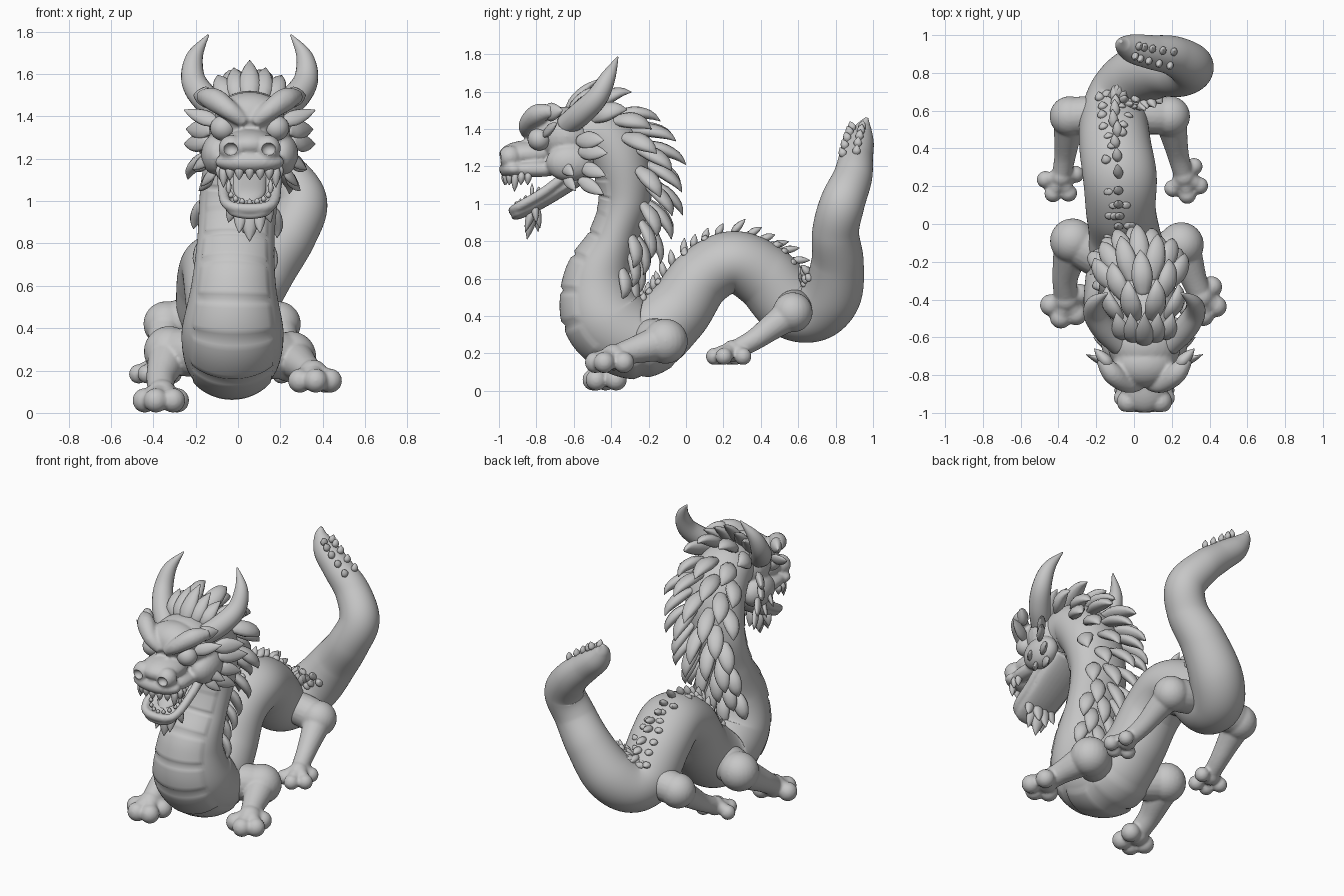
import bpy, bmesh, math, random
from mathutils import Vector as V, Matrix

if "Cube" in bpy.data.objects:
    bpy.data.objects.remove(bpy.data.objects["Cube"])

random.seed(4)
X = V((1, 0, 0))
HX = 0.055  # head centre line
mat = bpy.data.materials.new("stone_grey")
mat.diffuse_color = (0.57, 0.57, 0.57, 1)
mat.use_nodes = True
mat.node_tree.nodes["Principled BSDF"].inputs["Base Color"].default_value = mat.diffuse_color


def finish(name, bm):
    bmesh.ops.recalc_face_normals(bm, faces=bm.faces[:])
    me = bpy.data.meshes.new(name)
    bm.to_mesh(me)
    bm.free()
    me.materials.append(mat)
    me.polygons.foreach_set("use_smooth", [True] * len(me.polygons))
    ob = bpy.data.objects.new(name, me)
    bpy.context.collection.objects.link(ob)
    return ob


def sample(vals, u):
    """Smooth interpolation through a list of vectors, u in 0..1."""
    f = u * (len(vals) - 1)
    i = min(int(f), len(vals) - 2)
    t = f - i
    a, b, c, d = (vals[max(0, min(len(vals) - 1, j))] for j in (i - 1, i, i + 1, i + 2))
    return 0.5 * (2 * b + (c - a) * t + (2 * a - 5 * b + 4 * c - d) * t * t
                  + (3 * b - a - 3 * c + d) * t ** 3)


def frame(pts, u, side=X):
    """Point, tangent, side and dorsal direction on a path."""
    t = (sample(pts, min(1, u + .004)) - sample(pts, max(0, u - .004))).normalized()
    s = (side - t * side.dot(t)).normalized()
    return sample(pts, u), t, s, s.cross(t)


def add_tube(bm, pts, radii, flat=1.0, seg=14, steps=16, side=X, bump=None):
    pts, radii = [V(p) for p in pts], [float(r) for r in radii]
    rings = []
    for i in range(steps + 1):
        u = i / steps
        p, t, s, n = frame(pts, u, side)
        r = max(.002, sample(radii, u))
        fl = sample(flat, u) if isinstance(flat, list) else flat
        ring = []
        for k in range(seg):
            a = 2 * math.pi * k / seg
            rr = r + (bump(u, a) if bump else 0)
            ring.append(bm.verts.new(p + s * math.cos(a) * rr + n * math.sin(a) * rr * fl))
        rings.append(ring)
    for a, b in zip(rings, rings[1:]):
        for k in range(seg):
            bm.faces.new((a[k], a[(k + 1) % seg], b[(k + 1) % seg], b[k]))
    bm.faces.new(rings[0])
    bm.faces.new(rings[-1])


def add_leaf(bm, base, tip, w, flat=.5, side=X, bend=V((0, 0, 0)), seg=10):
    base, tip = V(base), V(tip)
    add_tube(bm, [base, base.lerp(tip, .33) + bend, base.lerp(tip, .7) + bend, tip],
             [w * .5, w, w * .72, w * .04], flat, seg, 9, side)


def add_ball(bm, c, r):
    r = (r, r, r) if isinstance(r, float) else r
    bmesh.ops.create_uvsphere(bm, u_segments=24, v_segments=16, radius=1,
                              matrix=Matrix.Translation(c) @ Matrix.Diagonal((*r, 1)))


def fuse(ob, voxel, smooth):
    m = ob.modifiers.new("fuse", 'REMESH')
    m.mode, m.voxel_size, m.use_smooth_shade = 'VOXEL', voxel, True
    m = ob.modifiers.new("soften", 'SMOOTH')
    m.factor, m.iterations = .5, smooth


# Body: one serpentine tube from skull to tail tip (x, y, z, radius)
BODY = [(.055, -.62, 1.36, .15), (.05, -.47, 1.37, .17), (.035, -.36, 1.24, .185),
        (.005, -.325, 1.03, .185), (-.01, -.385, .82, .182), (-.02, -.465, .60, .20),
        (-.025, -.43, .39, .24), (-.03, -.25, .28, .225), (-.05, -.06, .41, .19),
        (-.07, .08, .60, .185), (-.075, .25, .688, .195), (-.1, .42, .61, .19),
        (-.105, .56, .46, .18), (-.07, .69, .43, .165), (.02, .78, .52, .16),
        (.14, .81, .69, .14), (.25, .80, .85, .125), (.30, .835, 1.0, .12),
        (.21, .89, 1.14, .105), (.09, .91, 1.25, .09), (-.01, .93, 1.335, .075),
        (-.06, .95, 1.41, .042), (-.07, .967, 1.46, .008)]
BP = [V(b[:3]) for b in BODY]
BR = [b[3] for b in BODY]
BF = [.95, .9, .85, .75, .72, .92, .93, .93, .95, .9, .85, .93] + [1.0] * 11  # depth / width


def belly(u, a):
    """Overlapping belly plates on the front of the neck and chest."""
    d = abs((a - 1.5 * math.pi + math.pi) % (2 * math.pi) - math.pi)
    if not .1 < u < .335 or d > .95:
        return 0
    ph = (u * 38) % 1
    groove = -.012 if ph < .1 else .005 * ph
    return (groove + .004) * min(1, (.95 - d) / .08)


bm = bmesh.new()
add_tube(bm, BP, BR, BF, 72, 330, X, belly)
finish("body", bm)

# Mane: columns of long leaf scales down the back of the neck
bm = bmesh.new()
for row in range(11):
    u = .034 + row * .0172
    p, t, s, n = frame(BP, u)
    r = sample(BR, u)
    fl = sample(BF, u)
    k = 1 - row / 16
    spread = .95 if row < 5 else .75
    cols = (-1, -.33, .33, 1) if row % 2 == 0 else (-.7, 0, .7)
    for c in cols:
        a = c * spread
        d = n * math.cos(a) + s * math.sin(a)
        side = s * math.cos(a) - n * math.sin(a)
        L = (.21 + .08 * k) * (1 - .18 * abs(c))
        base = p + (n * (math.cos(a) * fl) + s * math.sin(a)) * (r * .86)
        lift = .38 if row < 2 else .62 if row < 8 else .48
        add_leaf(bm, base, base + (d * lift + t * .78) * L, .058 * (.6 + .4 * k), .62, side, d * .03)
finish("mane", bm)

# Ragged spines along the back and rump, pairs of bumps near the tail tip
bm = bmesh.new()
for i in range(32):
    u = .325 + i * .0108
    p, t, s, n = frame(BP, u)
    for c in (-.4, -.2, 0, .2, .4):
        if c and random.random() < (.45 if i < 6 else .72):
            continue
        d = (n + s * (c + random.uniform(-.06, .06))).normalized()
        L = random.uniform(.07, .105) if c == 0 else random.uniform(.03, .055)
        b = p + d * (sample(BR, u) * sample(BF, u) * .94)
        add_leaf(bm, b, b + (d * .7 + t * .7) * L, .026, .8, s)
for i in range(5):
    u = .84 + i * .02
    p, t, s, n = frame(BP, u)
    d = V((.65, -.3, .7))
    d = (d - t * d.dot(t)).normalized()
    for c in (-.4, .4):
        e = (d + d.cross(t) * c).normalized()
        b = p + e * (sample(BR, u) * .9)
        add_leaf(bm, b, b + (e * .7 + t * .6) * .06, .023, .8, d.cross(t))
finish("back_spines", bm)


# Legs: joint ball, shin, palm and four bulbous toes
def leg(name, hip, knee, ankle, foot, rk, ra, yaw, rt, ln):
    bm = bmesh.new()
    knee, ankle, foot = V(knee), V(ankle), V(foot)
    add_tube(bm, [hip, V(hip).lerp(knee, .5), knee], [rk * .9, rk * .95, rk * .9], 1, 20, 10, V((.3, .9, .3)))
    add_ball(bm, knee, rk)
    add_tube(bm, [knee, knee.lerp(ankle, .5), ankle, foot], [rk * .85, ra * 1.25, ra, ra * .9],
             1, 20, 14)
    add_ball(bm, foot, ra * 1.05)
    for ang, k in ((-62, .9), (-8, 1.05), (42, 1), (118, .8)):
        a = math.radians(ang + yaw)
        toe = foot + V((math.sin(a) * ln * k, -math.cos(a) * ln * k, -.028))
        add_tube(bm, [foot, foot.lerp(toe, .5) + V((0, 0, .012)), toe], [rt * .9, rt * .8, rt * .85], 1, 14, 8,
                 V((math.cos(a), math.sin(a), 0)))
        add_ball(bm, toe, rt)
    fuse(finish(name, bm), .009, 4)


leg("front_leg_right", (.1, -.2, .28), (.25, -.11, .265), (.32, -.30, .21), (.355, -.385, .18), .12, .068, 15, .057, .095)
leg("front_leg_left", (-.14, -.2, .28), (-.325, -.09, .29), (-.365, -.29, .16), (-.36, -.40, .087), .12, .068, -8, .058, .095)
leg("hind_leg_right", (0, .58, .45), (.19, .57, .42), (.235, .36, .27), (.265, .25, .212), .107, .057, 18, .046, .095)
leg("hind_leg_left", (-.2, .58, .45), (-.34, .57, .42), (-.365, .36, .27), (-.385, .25, .212), .107, .057, -18, .046, .095)

# Skull: blended rounded masses, brow ridges included
bm = bmesh.new()
for x, y, z, rx, ry, rz in [(0, -.64, 1.36, .195, .17, .16), (0, -.74, 1.40, .165, .125, .115),
                            (0, -.84, 1.265, .13, .16, .075), (0, -.92, 1.185, .165, .08, .055),
                            (.085, -.94, 1.25, .062, .062, .062), (.15, -.62, 1.22, .08, .13, .1),
                            (.11, -.80, 1.185, .05, .15, .042)]:
    for sg in ((1, -1) if x else (1,)):
        add_ball(bm, (HX + sg * x, y, z), (rx, ry, rz))
for sg in (1, -1):
    add_tube(bm, [(HX + sg * x, y, z) for x, y, z in
                  ((.02, -.85, 1.37), (.09, -.85, 1.425), (.17, -.79, 1.48), (.23, -.71, 1.495))],
             [.03, .045, .055, .03], 1, 14, 16, V((0, 0, 1)))
skull = finish("skull", bm)
fuse(skull, .010, 3)

# Nostril hollows
bm = bmesh.new()
for sg in (1, -1):
    add_ball(bm, (HX + sg * .09, -1.0, 1.245), (.034, .034, .03))
hollow = finish("nostril_cutter", bm)
hollow.hide_render = True
hollow.display_type = 'WIRE'
m = skull.modifiers.new("nostrils", 'BOOLEAN')
m.operation, m.object = 'DIFFERENCE', hollow

# Paired face parts
ears, horns, brows, eyes = (bmesh.new() for _ in range(4))
FRILLS = [(.18, -.58, 1.34, .30, -.44, 1.34, .05), (.2, -.57, 1.28, .31, -.42, 1.27, .045),
          (.19, -.56, 1.2, .27, -.43, 1.15, .042), (.17, -.57, 1.13, .24, -.44, 1.05, .038),
          (.17, -.67, 1.22, .27, -.60, 1.15, .035), (.16, -.65, 1.15, .23, -.59, 1.07, .03),
          (.15, -.76, 1.37, .31, -.69, 1.43, .038)]
for sg in (1, -1):
    def m(x, y, z):
        return V((HX + sg * x, y, z))
    add_tube(horns, [m(.13, -.64, 1.42), m(.21, -.56, 1.485), m(.265, -.475, 1.57), m(.26, -.415, 1.68), m(.195, -.365, 1.785)],
             [.06, .065, .058, .040, .004], 1, 20, 24, V((0, 1, -.5)))
    add_leaf(brows, m(.17, -.76, 1.485), m(.265, -.66, 1.50), .05, .7, V((0, 0, 1)))
    add_ball(eyes, m(.125, -.785, 1.345), (.062, .062, .06))
    for x, y, z, a, b, c, w in FRILLS:
        add_leaf(ears, m(x, y, z), m(a, b, c), w, .5, V((0, .4, 1)))
for nm, b in (("cheek_frills", ears), ("horns", horns), ("brow_tips", brows), ("eyes", eyes)):
    finish(nm, b)

# Lower jaw with lip rim and tongue
bm = bmesh.new()
add_tube(bm, [(HX, -.50, 1.19), (HX, -.62, 1.11), (HX, -.78, 1.01), (HX, -.90, .95), (HX, -.935, .945)],
         [.125, .13, .12, .105, .06], .32, 24, 20)
add_tube(bm, [(HX - .13, -.60, 1.19), (HX - .125, -.75, 1.07), (HX - .105, -.895, .985), (HX, -.925, .965),
              (HX + .105, -.895, .985), (HX + .125, -.75, 1.07), (HX + .13, -.60, 1.19)],
         [.027, .027, .025, .025, .025, .027, .027], 1, 12, 36, V((0, .3, 1)))
fuse(finish("lower_jaw", bm), .009, 3)
bm = bmesh.new()
add_tube(bm, [(HX, -.58, 1.16), (HX, -.70, 1.09), (HX, -.81, 1.03), (HX, -.87, .995)],
         [.08, .08, .07, .02], .35, 16, 14)
finish("tongue", bm)

# Teeth around both jaws
bm = bmesh.new()
for i in range(-5, 6):
    a = i / 5 * 1.8
    x, y = HX + .14 * math.sin(a), -.865 - .10 * math.cos(a)
    L = .065 if abs(i) == 3 else .03
    add_leaf(bm, (x, y, 1.17), (x, y - .005, 1.13 - L), .022, .9, X, V((0, 0, 0)), 8)
    x, y = HX + .10 * math.sin(a), -.81 - .10 * math.cos(a)
    z = .985 + .65 * (y + .92)
    add_leaf(bm, (x, y, z - .01), (x, y, z + (.06 if abs(i) == 4 else .02)), .013, .9, X, V((0, 0, 0)), 8)
finish("teeth", bm)

# Chin beard
bm = bmesh.new()
for x, y, z, w in [(-.1, -.80, .90, .03), (-.05, -.86, .85, .036), (0, -.85, .81, .046),
                   (.05, -.86, .85, .036), (.1, -.80, .90, .03), (-.03, -.79, .85, .036), (.03, -.78, .87, .036)]:
    add_leaf(bm, (HX + x * .7, -.81, 1.0), (HX + x, y, z), w, .7, X)
finish("beard", bm)

# Forehead crest leaves
bm = bmesh.new()
for i in (-2, -1, 0, 1, 2):
    x = i * .05
    add_leaf(bm, (HX + x, -.64 + .02 * abs(i), 1.46), (HX + x * 1.5, -.47, 1.665 - .035 * abs(i)), .052, .6, X, V((0, -.02, .01)))
finish("forehead_crest", bm)
